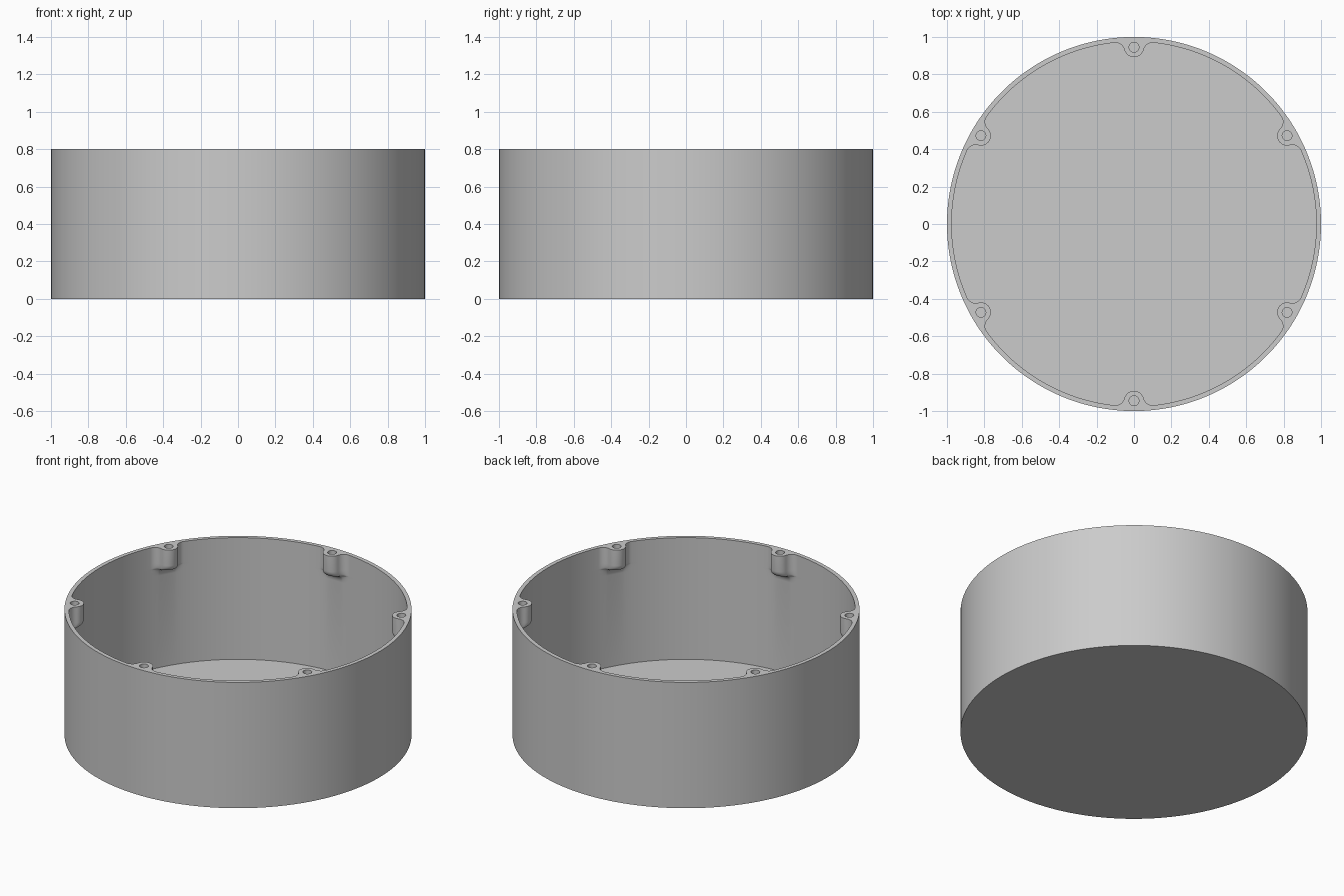
import bpy
import bmesh
from math import sin, cos, pi, hypot, atan2, sqrt, radians

cube = bpy.data.objects.get("Cube")
if cube:
    bpy.data.objects.remove(cube, do_unlink=True)

HEIGHT, OUTER, INNER, FLOOR = 0.8, 1.0, 0.975, 0.026
BOSS_AT, BOSS_R, FILLET, HOLE_R, HOLE_DEPTH = 0.945, 0.053, 0.05, 0.026, 0.1
BOSSES = 6

grey = bpy.data.materials.new("plain grey")
grey.use_nodes = True
grey.diffuse_color = (0.6, 0.6, 0.6, 1)
grey.node_tree.nodes["Principled BSDF"].inputs["Base Color"].default_value = (0.6, 0.6, 0.6, 1)


def boss_half_outline():
    """Polar points (angle, radius) from the boss tip, round its fillet, to the wall."""
    reach, ring = BOSS_R + FILLET, INNER - FILLET
    fy = (ring ** 2 - reach ** 2 + BOSS_AT ** 2) / (2 * BOSS_AT)
    fx = sqrt(ring ** 2 - fy ** 2)
    touch = atan2(fy - BOSS_AT, fx)
    wall = atan2(fy, fx)
    pts = []
    for i in range(11):
        a = -pi / 2 + (touch + pi / 2) * i / 10
        pts.append((BOSS_R * cos(a), BOSS_AT + BOSS_R * sin(a)))
    for i in range(1, 9):
        a = touch + pi + (wall - touch - pi) * i / 8
        pts.append((fx + FILLET * cos(a), fy + FILLET * sin(a)))
    return [(atan2(x, y), hypot(x, y)) for x, y in pts]


# Inner outline: one boss and one stretch of wall, repeated around the circle
half = boss_half_outline()
sector = [(-a, r) for a, r in reversed(half[1:])] + half
start, span = half[-1][0], 2 * pi / BOSSES - 2 * half[-1][0]
sector += [(start + span * i / 20, INNER) for i in range(1, 20)]
outline = [(a + pi / 2 + k * 2 * pi / BOSSES, r) for k in range(BOSSES) for a, r in sector]

# Boss protrusion by depth: straight, rounded under-edge, then blended to the wall
levels = [(HEIGHT, 1.0)]
depth = INNER - (BOSS_AT - BOSS_R)
edge = 0.04
blend = depth - edge
for i in range(7):
    a = pi / 2 * i / 6
    levels.append((HEIGHT - 0.10 - edge * sin(a), (blend + edge * cos(a)) / depth))
for i in range(1, 7):
    a = pi / 2 * i / 6
    levels.append((HEIGHT - 0.10 - edge - 0.05 * (1 - cos(a)), blend * (1 - sin(a)) / depth))
levels.append((FLOOR, 0.0))

# Cup: outer wall, rim and inner wall as one loft, closed by base and floor
bm = bmesh.new()


def add_ring(radius_of, z):
    return [bm.verts.new((radius_of(r) * cos(a), radius_of(r) * sin(a), z)) for a, r in outline]


rings = [add_ring(lambda r: OUTER, 0), add_ring(lambda r: OUTER, HEIGHT)]
for z, s in levels:
    rings.append(add_ring(lambda r: INNER + (r - INNER) * s, z))
n = len(outline)
for low, high in zip(rings, rings[1:]):
    for i in range(n):
        j = (i + 1) % n
        bm.faces.new((low[i], low[j], high[j], high[i]))
bm.faces.new(rings[0][::-1])
bm.faces.new(rings[-1])
bmesh.ops.recalc_face_normals(bm, faces=bm.faces)
mesh = bpy.data.meshes.new("round_box")
bm.to_mesh(mesh)
bm.free()
mesh.materials.append(grey)
box = bpy.data.objects.new("round_box", mesh)
bpy.context.collection.objects.link(box)

# Screw holes: one cutter mesh with a pin at every boss
bm = bmesh.new()
for k in range(BOSSES):
    a = pi / 2 + k * 2 * pi / BOSSES
    pin = bmesh.ops.create_cone(bm, cap_ends=True, segments=32, radius1=HOLE_R,
                                radius2=HOLE_R, depth=2 * HOLE_DEPTH)
    bmesh.ops.translate(bm, verts=pin["verts"],
                        vec=(BOSS_AT * cos(a), BOSS_AT * sin(a), HEIGHT))
cut_mesh = bpy.data.meshes.new("screw_hole_cutter")
bm.to_mesh(cut_mesh)
bm.free()
cut_mesh.materials.append(grey)
cutter = bpy.data.objects.new("screw_hole_cutter", cut_mesh)
bpy.context.collection.objects.link(cutter)

holes = box.modifiers.new("screw_holes", "BOOLEAN")
holes.operation = "DIFFERENCE"
holes.solver = "EXACT"
holes.object = cutter

bpy.ops.object.select_all(action="DESELECT")
box.select_set(True)
bpy.context.view_layer.objects.active = box
bpy.ops.object.modifier_apply(modifier=holes.name)
bpy.data.objects.remove(cutter, do_unlink=True)
bpy.ops.object.shade_smooth_by_angle(angle=radians(35))
